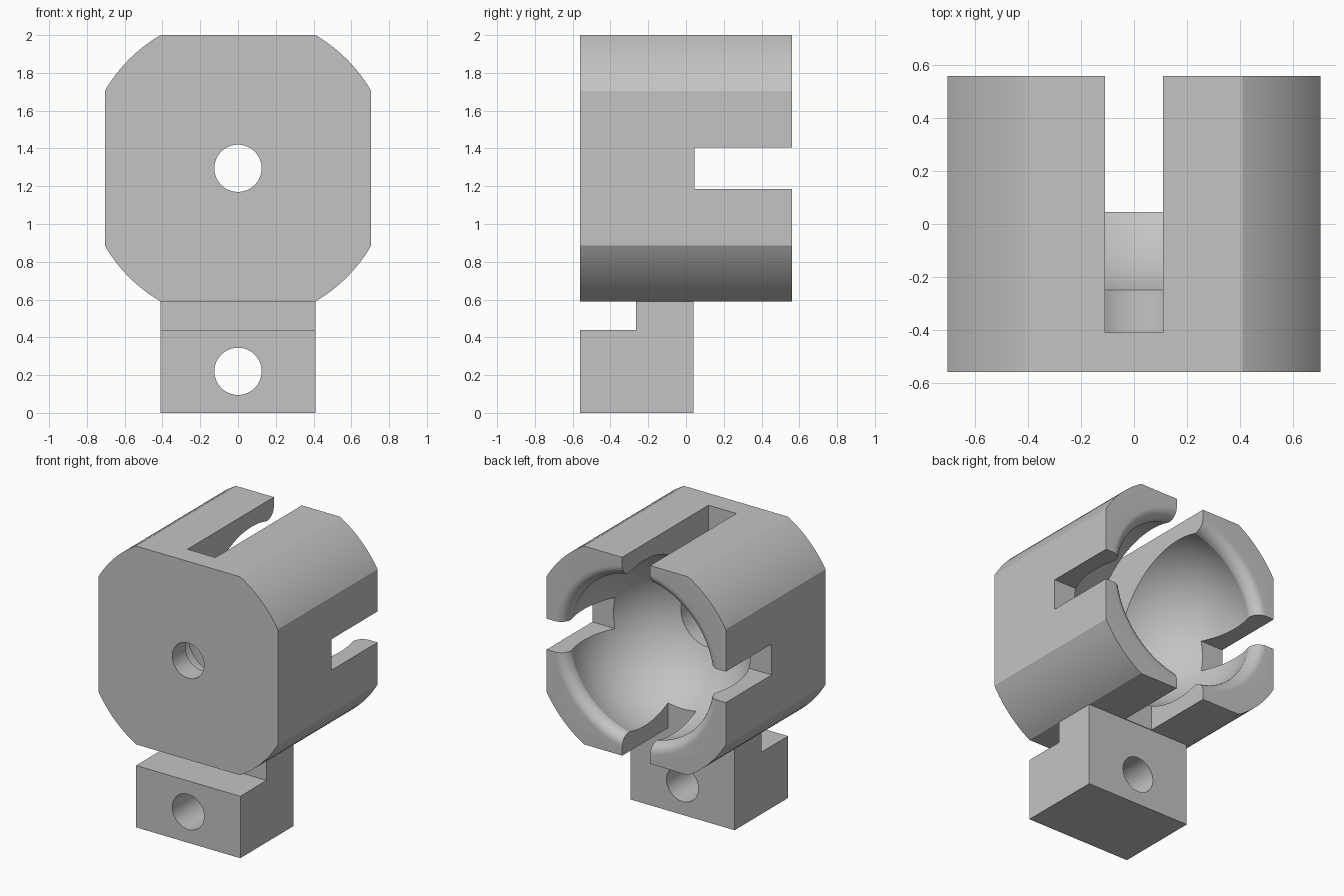
import bpy, bmesh
from math import sin, cos, pi, radians, sqrt, atan2
from mathutils import Matrix, Vector

if "Cube" in bpy.data.objects:
    bpy.data.objects.remove(bpy.data.objects["Cube"], do_unlink=True)

CENTRE_Z = 1.295          # axis height of the ball socket
HALF = 0.705              # half width of the socket body
FRONT, BACK = -0.56, 0.56
SLOT = 0.11               # half width of the slots
SLOT_END = 0.045

grey = bpy.data.materials.new("plain_grey")
grey.use_nodes = True
colour = (0.55, 0.55, 0.55, 1)
grey.diffuse_color = colour
grey.node_tree.nodes["Principled BSDF"].inputs["Base Color"].default_value = colour


def finish(name, bm):
    bmesh.ops.recalc_face_normals(bm, faces=bm.faces)
    mesh = bpy.data.meshes.new(name)
    bm.to_mesh(mesh)
    bm.free()
    mesh.materials.append(grey)
    obj = bpy.data.objects.new(name, mesh)
    bpy.context.collection.objects.link(obj)
    return obj


def prism(name, points, extrude):
    """Closed outline pushed along a vector."""
    bm = bmesh.new()
    face = bm.faces.new([bm.verts.new(p) for p in points])
    out = bmesh.ops.extrude_face_region(bm, geom=[face])
    moved = [v for v in out["geom"] if isinstance(v, bmesh.types.BMVert)]
    bmesh.ops.translate(bm, verts=moved, vec=extrude)
    return finish(name, bm)


def box(name, low, high):
    low, high = Vector(low), Vector(high)
    bm = bmesh.new()
    bmesh.ops.create_cube(bm, size=1)
    bmesh.ops.scale(bm, verts=bm.verts, vec=high - low)
    bmesh.ops.translate(bm, verts=bm.verts, vec=(low + high) / 2)
    return finish(name, bm)


def lathe(name, profile, z, steps=96):
    """Revolve (y, radius) points around a front-to-back axis."""
    bm = bmesh.new()
    verts = [bm.verts.new((r, y, z)) for y, r in profile]
    edges = [bm.edges.new(pair) for pair in zip(verts, verts[1:])]
    bmesh.ops.spin(bm, geom=verts + edges, cent=(0, 0, z), axis=(0, 1, 0),
                   angle=2 * pi, steps=steps, use_duplicate=False)
    bmesh.ops.remove_doubles(bm, verts=bm.verts, dist=1e-5)
    return finish(name, bm)


def cut(target, cutter):
    mod = target.modifiers.new("cut", 'BOOLEAN')
    mod.operation = 'DIFFERENCE'
    mod.solver = 'EXACT'
    mod.object = cutter
    bpy.context.view_layer.objects.active = target
    bpy.ops.object.modifier_apply(modifier=mod.name)
    bpy.data.objects.remove(cutter, do_unlink=True)


# Socket body: a square with its corners rounded by one large circle
corner = 0.41
radius = sqrt(corner ** 2 + HALF ** 2)
start, end = atan2(corner, HALF), atan2(HALF, corner)
outline = []
for quarter in range(4):
    for i in range(13):
        a = quarter * pi / 2 + start + (end - start) * i / 12
        outline.append((radius * cos(a), FRONT, CENTRE_Z + radius * sin(a)))
body = prism("socket_body", outline, (0, BACK - FRONT, 0))

# Ball cavity with screw hole, counterbore and rounded lip
ball, ball_y, bore, neck_y, lip = 0.6, 0.31, 0.215, 0.48, 0.65
a0 = pi - atan2(bore, sqrt(ball ** 2 - bore ** 2))
a1 = atan2(sqrt(ball ** 2 - (neck_y - ball_y) ** 2), neck_y - ball_y)
neck = ball * sin(a1)
profile = [(-0.7, 0), (-0.7, 0.125), (-0.41, 0.125), (-0.41, bore)]
for i in range(33):
    a = a0 + (a1 - a0) * i / 32
    profile.append((ball_y + ball * cos(a), ball * sin(a)))
for i in range(1, 11):
    a = pi / 2 * i / 10
    profile.append((neck_y + (BACK - neck_y) * sin(a), lip - (lip - neck) * cos(a)))
profile += [(0.7, lip), (0.7, 0)]
cut(body, lathe("cavity_cutter", profile, CENTRE_Z))

# Slots: both sides, bottom, and the longer one on top
cut(body, box("side_slot", (-1, SLOT_END, CENTRE_Z - SLOT), (1, 1, CENTRE_Z + SLOT)))
cut(body, box("bottom_slot", (-SLOT, SLOT_END, 0.4), (SLOT, 1, CENTRE_Z)))
cut(body, box("top_slot", (-SLOT, -0.41, CENTRE_Z), (SLOT, 1, 2.2)))

# Mounting stem: notched block with a bolt hole
side = [(FRONT, 0), (0.04, 0), (0.04, 0.59), (-0.265, 0.59), (-0.265, 0.44), (FRONT, 0.44)]
stem = prism("mounting_stem", [(-corner, y, z) for y, z in side], (2 * corner, 0, 0))
hole = [(-1, 0), (-1, 0.125), (1, 0.125), (1, 0)]
cut(stem, lathe("bolt_hole", hole, 0.22, 64))

# Smooth curved surfaces, keep creases sharp
for obj in (body, stem):
    bpy.ops.object.select_all(action='DESELECT')
    obj.select_set(True)
    bpy.context.view_layer.objects.active = obj
    bpy.ops.object.shade_smooth_by_angle(angle=radians(18))
